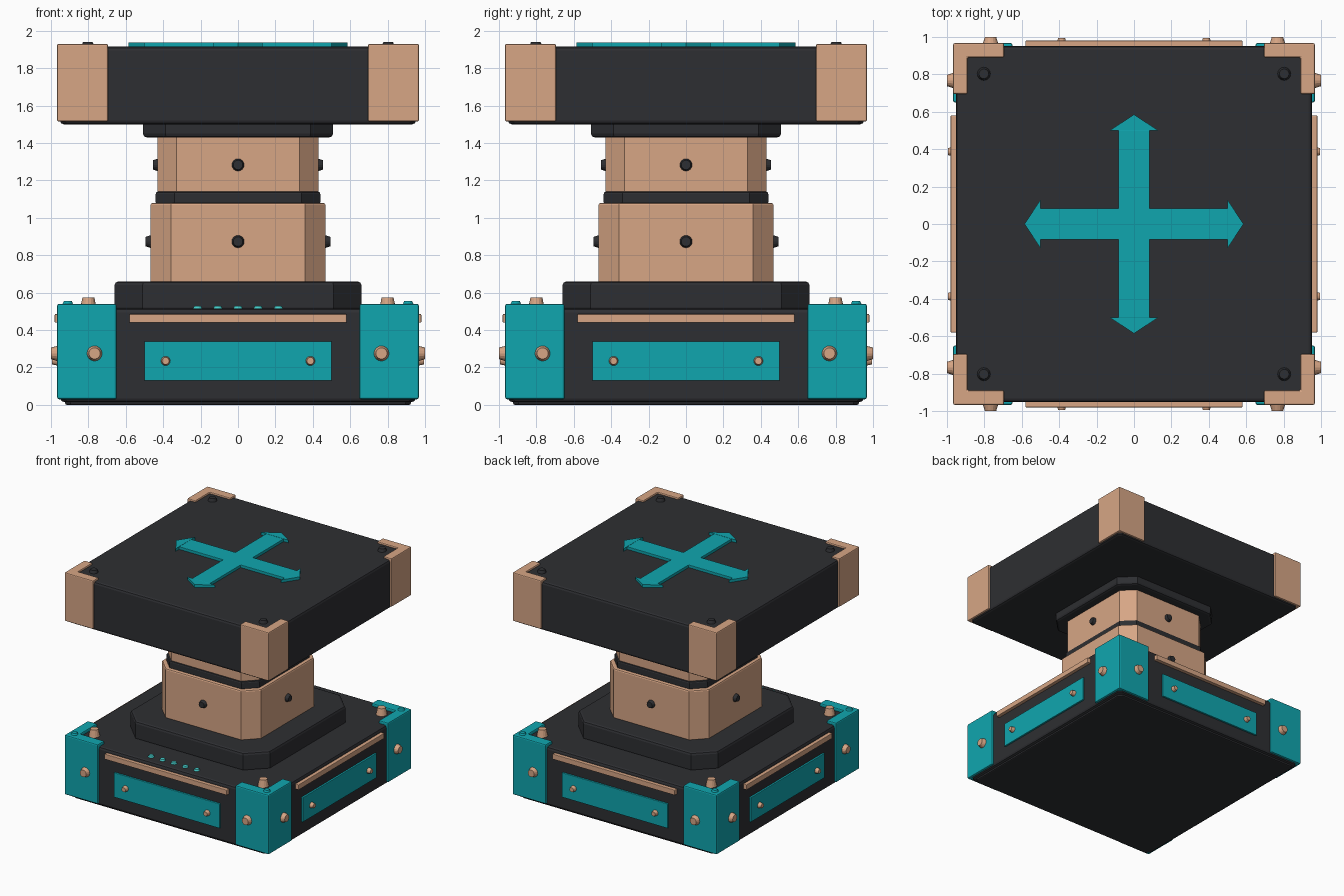
import bpy, bmesh
from math import pi
from mathutils import Matrix

if "Cube" in bpy.data.objects:
    bpy.data.objects.remove(bpy.data.objects["Cube"])


def material(name, rgb):
    m = bpy.data.materials.new(name)
    m.diffuse_color = (*rgb, 1)
    m.use_nodes = True
    m.node_tree.nodes["Principled BSDF"].inputs["Base Color"].default_value = m.diffuse_color
    return m


DARK = material("charcoal", (0.027, 0.028, 0.032))
COPPER = material("copper", (0.68, 0.38, 0.235))
TEAL = material("teal", (0.005, 0.38, 0.43))
GLOW = material("light_teal", (0.06, 0.62, 0.6))


def finish(bm, name, mat, bevel=0, turn=0, segments=2):
    bm.transform(Matrix.Rotation(turn * pi / 2, 4, 'Z'))
    bmesh.ops.recalc_face_normals(bm, faces=bm.faces)
    me = bpy.data.meshes.new(name)
    bm.to_mesh(me)
    bm.free()
    me.materials.append(mat)
    ob = bpy.data.objects.new(name, me)
    bpy.context.collection.objects.link(ob)
    if bevel:
        mod = ob.modifiers.new("bevel", 'BEVEL')
        mod.width = bevel
        mod.segments = segments
        mod.limit_method = 'ANGLE'
        mod.angle_limit = 0.9  # keeps 45 degree chamfer edges crisp
    return ob


def prism(name, pts, z0, z1, mat, bevel=0, turn=0):
    bm = bmesh.new()
    f = bm.faces.new([bm.verts.new((x, y, z0)) for x, y in pts])
    ext = bmesh.ops.extrude_face_region(bm, geom=[f])
    bmesh.ops.translate(bm, vec=(0, 0, z1 - z0),
                        verts=[v for v in ext['geom'] if isinstance(v, bmesh.types.BMVert)])
    return finish(bm, name, mat, bevel, turn)


def chamfered(h, c):
    k = h - c
    return [(k, -h), (h, -k), (h, k), (k, h), (-k, h), (-h, k), (-h, -k), (-k, -h)]


def rect(x0, x1, y0, y1):
    return [(x0, y0), (x1, y0), (x1, y1), (x0, y1)]


def stud(name, loc, r, depth, mat, turn=0, up=False, sides=16):
    # tapered bolt head, pointing to -y or up, base at loc
    bm = bmesh.new()
    bmesh.ops.create_cone(bm, cap_ends=True, segments=sides, radius1=r, radius2=r * 0.7,
                          depth=depth, matrix=Matrix.Translation((0, 0, depth / 2)))
    if not up:
        bm.transform(Matrix.Rotation(pi / 2, 4, 'X'))
    bm.transform(Matrix.Translation(loc))
    return finish(bm, name, mat, turn=turn)


def corner(outer, end, thick):
    i = outer - thick
    return [(outer, -outer), (outer, -end), (i, -end), (i, -i), (end, -i), (end, -outer)]


# Stacked body
prism("foot_plate", chamfered(0.925, 0.03), 0, 0.06, DARK, 0.01)
prism("base_body", chamfered(0.95, 0.03), 0.015, 0.515, DARK, 0.02)
prism("plinth", chamfered(0.66, 0.15), 0.5, 0.66, DARK, 0.02)
prism("lower_neck", chamfered(0.468, 0.11), 0.65, 1.08, COPPER, 0.012)
prism("neck_ring", chamfered(0.44, 0.10), 1.07, 1.14, DARK, 0.012)
prism("upper_neck", chamfered(0.43, 0.10), 1.13, 1.44, COPPER, 0.012)
prism("collar", chamfered(0.508, 0.12), 1.43, 1.52, DARK, 0.02)
prism("platform", chamfered(0.952, 0.03), 1.5, 1.915, DARK, 0.02)

# Parts repeated on all four sides and corners
for t in range(4):
    prism("base_bracket", corner(0.967, 0.65, 0.09), 0.03, 0.54, TEAL, 0.01, t)
    prism("platform_bracket", corner(0.967, 0.695, 0.077), 1.515, 1.93, COPPER, 0.008, t)
    stud("base_top_bolt", (0.8, -0.8, 0.51), 0.045, 0.065, COPPER, t, True)
    stud("bracket_top_stud", (0.91, -0.91, 0.535), 0.03, 0.02, TEAL, t, True)
    stud("platform_bolt", (0.803, -0.803, 1.91), 0.037, 0.03, DARK, t, True)
    prism("side_panel", rect(-0.5, 0.5, -0.965, -0.93), 0.13, 0.34, TEAL, 0.004, t)
    prism("trim_strip", rect(-0.58, 0.58, -0.98, -0.93), 0.44, 0.485, COPPER, 0.004, t)
    for s in (-1, 1):
        stud("bracket_bolt", (s * 0.767, -0.96, 0.275), 0.043, 0.04, COPPER, t)
        stud("panel_bolt", (s * 0.387, -0.955, 0.235), 0.027, 0.04, COPPER, t)
    stud("lower_neck_bolt", (0, -0.46, 0.873), 0.036, 0.035, DARK, t)
    stud("upper_neck_bolt", (0, -0.42, 1.283), 0.036, 0.035, DARK, t)
    prism("arrow_head", [(0.13, -0.5), (-0.13, -0.5), (0, -0.585)], 1.905, 1.938, TEAL, 0, t)

# Cross on the platform top
w, e = 0.083, 0.5
prism("arrow_cross", [(w, -e), (w, -w), (e, -w), (e, w), (w, w), (w, e),
                      (-w, e), (-w, w), (-e, w), (-e, -w), (-w, -w), (-w, -e)],
      1.905, 1.938, TEAL, 0.003)

# Row of indicator lights at the front
for i in range(-2, 3):
    stud("indicator_light", (i * 0.108, -0.865, 0.51), 0.027, 0.018, GLOW, 0, True)
